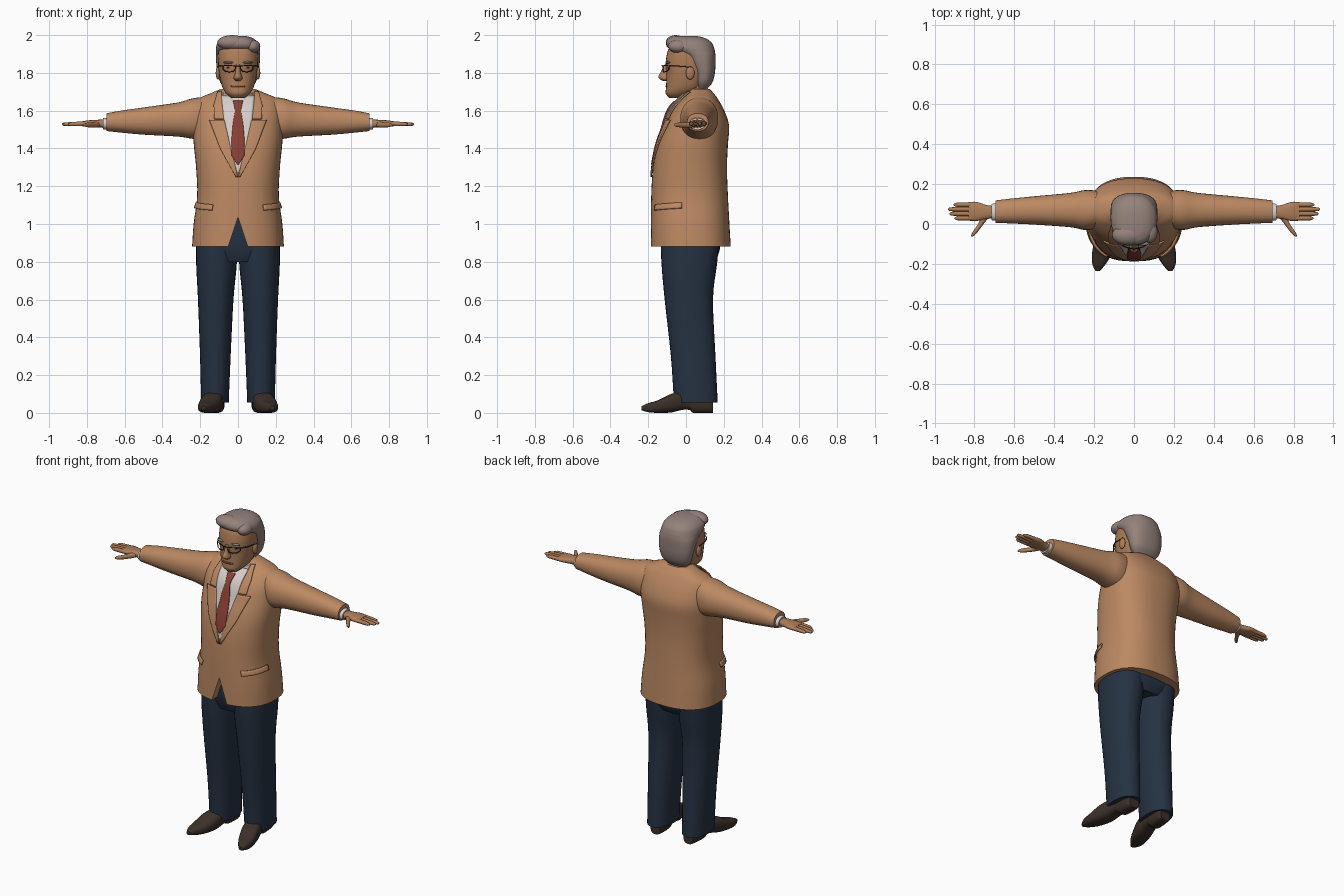
import bpy, bmesh, math

if "Cube" in bpy.data.objects:
    bpy.data.objects.remove(bpy.data.objects["Cube"])


def material(name, rgb):
    m = bpy.data.materials.new(name)
    m.diffuse_color = (*rgb, 1)
    m.use_nodes = True
    m.node_tree.nodes["Principled BSDF"].inputs["Base Color"].default_value = m.diffuse_color
    return m


JACKET = material("tan_jacket", (0.50, 0.25, 0.125))
TROUSER = material("navy_cloth", (0.019, 0.032, 0.055))
SHOE = material("brown_leather", (0.045, 0.029, 0.022))
HAIR = material("grey_hair", (0.30, 0.225, 0.20))
SKIN = material("skin", (0.42, 0.205, 0.10))
SHIRT = material("white_shirt", (0.68, 0.62, 0.59))
TIE = material("red_tie", (0.25, 0.05, 0.035))
DARK = material("dark_frame", (0.04, 0.025, 0.02))
LIP = material("lip", (0.26, 0.11, 0.06))


def finish(name, bm, mat, angle=40):
    bmesh.ops.recalc_face_normals(bm, faces=bm.faces[:])
    me = bpy.data.meshes.new(name)
    bm.to_mesh(me)
    bm.free()
    me.materials.append(mat)
    ob = bpy.data.objects.new(name, me)
    bpy.context.collection.objects.link(ob)
    smooth(ob, angle)
    return ob


def smooth(ob, angle=40):
    bpy.ops.object.select_all(action='DESELECT')
    ob.select_set(True)
    bpy.context.view_layer.objects.active = ob
    bpy.ops.object.shade_smooth_by_angle(angle=math.radians(angle))


def dense(rings, k=4):
    """Smoothly interpolate the key sections."""
    out = []
    for i in range(len(rings) - 1):
        a, b = rings[max(i - 1, 0)], rings[i]
        c, d = rings[i + 1], rings[min(i + 2, len(rings) - 1)]
        for j in range(k):
            t = j / k
            out.append([0.5 * (2 * q + (r - p) * t + (2 * p - 5 * q + 4 * r - s) * t * t
                               + (3 * q - p - 3 * r + s) * t ** 3)
                        for p, q, r, s in zip(a, b, c, d)])
    return out + [list(rings[-1])]


def spow(v, e):
    return math.copysign(abs(v) ** e, v)


def loft(name, rings, mat, axis='z', n=2.2, seg=32, side=1, tilt=0):
    """Sections are (position, centre, half width, low edge, high edge)."""
    bm = bmesh.new()
    loops = []
    for t, uc, w, v0, v1 in dense(rings):
        loop = []
        for i in range(seg):
            a = 2 * math.pi * i / seg
            u = uc + w * spow(math.cos(a), 2 / n)
            v = (v0 + v1) / 2 + (v1 - v0) / 2 * spow(math.sin(a), 2 / n)
            x, y, z = {'z': (u, v, t + tilt * (v - 0.04)), 'x': (t, u, v), 'y': (u, t, v)}[axis]
            loop.append(bm.verts.new((x * side, y, z)))
        loops.append(loop)
    for p, q in zip(loops, loops[1:]):
        for i in range(seg):
            j = (i + 1) % seg
            bm.faces.new((p[i], p[j], q[j], q[i]))
    bm.faces.new(loops[0])
    bm.faces.new(loops[-1])
    return finish(name, bm, mat)


def section(rings, z):
    d = dense(rings)
    for a, b in zip(d, d[1:]):
        if a[0] <= z <= b[0]:
            f = (z - a[0]) / (b[0] - a[0])
            return [p + (q - p) * f for p, q in zip(a, b)]
    return d[0] if z < d[0][0] else d[-1]


def front_y(rings, x, z, n):
    _, uc, w, v0, v1 = section(rings, z)
    r = min(abs((x - uc) / w), 0.98)
    return (v0 + v1) / 2 - (v1 - v0) / 2 * (1 - r ** n) ** (1 / n)


def patch(name, fn, mat, nu=8, nv=16, thick=0.008):
    bm = bmesh.new()
    g = [[bm.verts.new(fn(i / nu, j / nv)) for i in range(nu + 1)] for j in range(nv + 1)]
    for j in range(nv):
        for i in range(nu):
            bm.faces.new((g[j][i], g[j][i + 1], g[j + 1][i + 1], g[j + 1][i]))
    ob = finish(name, bm, mat)
    mod = ob.modifiers.new("thickness", 'SOLIDIFY')
    mod.thickness, mod.offset = thick, 0
    return ob


def ball(name, loc, size, mat):
    bm = bmesh.new()
    bmesh.ops.create_uvsphere(bm, u_segments=20, v_segments=12, radius=1)
    for v in bm.verts:
        v.co = [c * s + o for c, s, o in zip(v.co, size, loc)]
    return finish(name, bm, mat, 80)


def wire(name, pts, r, mat, closed=False):
    cu = bpy.data.curves.new(name, 'CURVE')
    cu.dimensions, cu.bevel_depth, cu.bevel_resolution = '3D', r, 1
    sp = cu.splines.new('POLY')
    sp.points.add(len(pts) - 1)
    for p, q in zip(sp.points, pts):
        p.co = (*q, 1)
    sp.use_cyclic_u = closed
    cu.materials.append(mat)
    ob = bpy.data.objects.new(name, cu)
    bpy.context.collection.objects.link(ob)
    bpy.ops.object.select_all(action='DESELECT')
    ob.select_set(True)
    bpy.context.view_layer.objects.active = ob
    bpy.ops.object.convert(target='MESH')


# Jacket body with the notch at the front hem
BODY = [(0.88, 0, .243, -.188, .237), (1.0, 0, .235, -.187, .23), (1.15, 0, .216, -.184, .222),
        (1.3, 0, .222, -.175, .217), (1.42, 0, .234, -.152, .222), (1.52, 0, .238, -.115, .228),
        (1.6, 0, .235, -.075, .203), (1.66, 0, .212, -.022, .17), (1.69, 0, .15, .005, .148),
        (1.715, 0, .09, .02, .125)]
NB = 2.4
jacket = loft("jacket", BODY, JACKET, n=NB, seg=48)
bm = bmesh.new()
tri = [bm.verts.new(p) for p in ((-.055, -.3, .87), (.055, -.3, .87), (0, -.3, 1.035))]
ext = bmesh.ops.extrude_face_region(bm, geom=[bm.faces.new(tri)])["geom"]
bmesh.ops.translate(bm, vec=(0, .185, 0), verts=[g for g in ext if isinstance(g, bmesh.types.BMVert)])
cutter = finish("hem_cutter", bm, JACKET, 10)
cutter.hide_render = True
cutter.hide_set(True)
mod = jacket.modifiers.new("notch", 'BOOLEAN')
mod.operation, mod.solver, mod.object = 'DIFFERENCE', 'EXACT', cutter
bpy.context.view_layer.objects.active = jacket
bpy.ops.object.modifier_apply(modifier="notch")
smooth(jacket)


def bulge(z):
    return 0.022 * max(0, min(1, (z - 1.5) / 0.13))


def strip(keys, off, puff=1):
    """Plate on the chest; keys are (z, left, right)."""
    def fn(u, v):
        t = v * (len(keys) - 1)
        i = min(int(t), len(keys) - 2)
        z, a, b = [p + (q - p) * (t - i) for p, q in zip(keys[i], keys[i + 1])]
        x = a + (b - a) * u
        return (x, front_y(BODY, x, z, NB) - off - puff * bulge(z), z)
    return fn


# Shirt front and tie
patch("shirt_front", strip([(1.27, -.004, .004), (1.4, -.04, .04), (1.55, -.075, .075),
                            (1.68, -.088, .088)], .002), SHIRT, 12, 24, .006)
patch("tie", strip([(1.315, -.003, .003), (1.36, -.033, .033), (1.44, -.035, .035), (1.53, -.027, .027),
                    (1.6, -.015, .015), (1.625, -.02, .02), (1.65, -.026, .026)], .008), TIE, 6, 30)
loft("shirt_collar", [(1.62, 0, .088, -.062, .12), (1.67, 0, .086, -.052, .118),
                      (1.705, 0, .078, -.038, .108)], SHIRT, tilt=.3)
loft("neck", [(1.6, 0, .07, -.02, .1), (1.68, 0, .068, -.025, .1), (1.76, 0, .07, -.03, .105)], SKIN)

# Trouser seat
loft("trouser_seat", [(.80, 0, .17, -.11, .15), (.86, 0, .215, -.13, .178), (.95, 0, .212, -.138, .18),
                      (1.06, 0, .19, -.135, .17)], TROUSER, n=2.4)

for s, tag in ((1, "left"), (-1, "right")):
    # Lapel, collar leaf and pocket flap
    patch(tag + "_lapel", strip([(1.25, 0, s * .012), (1.4, s * .038, s * .095), (1.5, s * .06, s * .132),
                                 (1.55, s * .072, s * .152)], .006, .4), JACKET)
    patch(tag + "_collar", strip([(1.555, s * .073, s * .125), (1.63, s * .083, s * .128),
                                  (1.70, s * .086, s * .108)], .006, .4), JACKET)

    def flap(u, v):
        a = math.radians(-58 + 50 * u)
        z = 1.072 + .03 * v + .012 * u
        _, c, w, y0, y1 = section(BODY, z)
        k = 1.015 + .025 * (1 - v)
        return (s * k * w * spow(math.cos(a), 2 / NB),
                (y0 + y1) / 2 + k * (y1 - y0) / 2 * spow(math.sin(a), 2 / NB), z)
    patch(tag + "_pocket_flap", flap, JACKET, 12, 3)

    # Sleeve, cuff and hand
    loft(tag + "_sleeve", [(.11, .075, .07, 1.5, 1.67), (.18, .073, .092, 1.45, 1.672),
                           (.245, .07, .1, 1.452, 1.664), (.32, .07, .086, 1.463, 1.643),
                           (.5, .068, .071, 1.473, 1.617), (.62, .065, .062, 1.484, 1.6),
                           (.695, .062, .056, 1.492, 1.586)], JACKET, 'x', 2.2, 32, s)
    loft(tag + "_cuff", [(.67, .06, .046, 1.498, 1.565), (.715, .06, .041, 1.5, 1.56)], SHIRT, 'x', 2.2, 24, s)
    loft(tag + "_palm", [(.69, .06, .029, 1.508, 1.552), (.74, .06, .035, 1.511, 1.552),
                         (.79, .063, .048, 1.515, 1.549), (.83, .063, .046, 1.518, 1.543)],
         SKIN, 'x', 2.5, 20, s)
    for i, tip in enumerate((.9, .925, .932, .905)):
        y = .029 + .0225 * i
        loft(f"{tag}_finger_{i + 1}", [(.8, y, .011, 1.518, 1.544), (.87, y, .011, 1.518, 1.541),
                                       (tip - .012, y, .0095, 1.519, 1.537), (tip, y, .004, 1.524, 1.532)],
             SKIN, 'x', 2.2, 10, s)
    loft(tag + "_thumb", [(-.062, .812, .005, 1.519, 1.53), (-.045, .8, .012, 1.513, 1.536),
                          (0, .768, .014, 1.51, 1.538), (.045, .74, .022, 1.512, 1.545)],
         SKIN, 'y', 2.2, 12, s)

    # Trouser leg and shoe
    loft(tag + "_trouser_leg", [(.055, .122, .073, -.064, .168), (.3, .12, .081, -.08, .156),
                                (.6, .118, .094, -.113, .143), (.78, .114, .107, -.129, .163),
                                (.92, .112, .11, -.135, .178)], TROUSER, n=2.2, side=s)
    loft(tag + "_shoe", [(-.235, .182, .012, .014, .036), (-.2, .175, .034, .004, .052),
                         (-.15, .161, .05, 0, .066), (-.08, .141, .057, .002, .1), (-.02, .128, .052, .016, .112),
                         (.02, .122, .046, .015, .11), (.04, .12, .046, 0, .11), (.11, .116, .045, 0, .1),
                         (.142, .115, .033, 0, .075)], SHOE, 'y', 2.8, 28, s)

# Head, nose and mouth
HEAD = [(1.667, 0, .035, -.088, -.01), (1.69, 0, .062, -.107, .04), (1.72, 0, .081, -.106, .085),
        (1.76, 0, .093, -.104, .11), (1.80, 0, .101, -.104, .125), (1.845, 0, .105, -.108, .13),
        (1.89, 0, .106, -.103, .13), (1.93, 0, .1, -.09, .12), (1.965, 0, .07, -.05, .08)]
loft("head", HEAD, SKIN, n=2.3)
loft("nose", [(1.757, 0, .012, -.122, -.08), (1.768, 0, .023, -.14, -.08), (1.782, 0, .021, -.146, -.08),
              (1.805, 0, .014, -.133, -.08), (1.845, 0, .012, -.114, -.08)], SKIN, n=2, seg=16)
patch("mouth", lambda u, v: (.07 * (u - .5), front_y(HEAD, .07 * (u - .5), 1.728, 2.3) - .001,
                             1.726 + .008 * v), LIP, 8, 1, .006)

# Hair with a swept front and a side lobe
loft("hair", [(1.715, 0, .065, .06, .112), (1.75, 0, .094, .048, .14), (1.80, 0, .108, .04, .153),
              (1.85, 0, .115, .015, .156), (1.89, 0, .117, -.015, .156), (1.915, 0, .117, -.065, .153),
              (1.935, 0, .116, -.098, .148), (1.96, 0, .107, -.105, .136), (1.983, 0, .08, -.09, .105),
              (1.995, 0, .045, -.06, .06)], HAIR, n=2.3)
ball("hair_sweep", (-.03, -.055, 1.96), (.08, .052, .04), HAIR)
ball("hair_lobe", (.078, -.04, 1.94), (.04, .055, .035), HAIR)

for s, tag in ((1, "left"), (-1, "right")):
    # Ear, brow, eye and spectacles
    ball(tag + "_ear", (s * .106, .022, 1.80), (.012, .023, .035), SKIN)
    ball(tag + "_brow", (s * .047, -.095, 1.855), (.03, .014, .007), HAIR)
    ball(tag + "_eye", (s * .045, -.091, 1.827), (.016, .008, .006), DARK)

    def rim_point(x, z):
        return (s * x, front_y(HEAD, x, 1.83, 2.3) - .016, z)
    wire(tag + "_lens_rim", [rim_point(x, z) for x, z in
                             ((.014, 1.836), (.045, 1.84), (.08, 1.838), (.08, 1.822), (.066, 1.808),
                              (.045, 1.805), (.024, 1.808), (.014, 1.822))], .0028, DARK, True)
    wire(tag + "_spectacle_arm", [rim_point(.08, 1.836), (s * .104, -.045, 1.836), (s * .11, .03, 1.83)],
         .003, DARK)
wire("spectacle_bridge", [(-.014, -.121, 1.834), (0, -.127, 1.838), (.014, -.121, 1.834)], .003, DARK)
